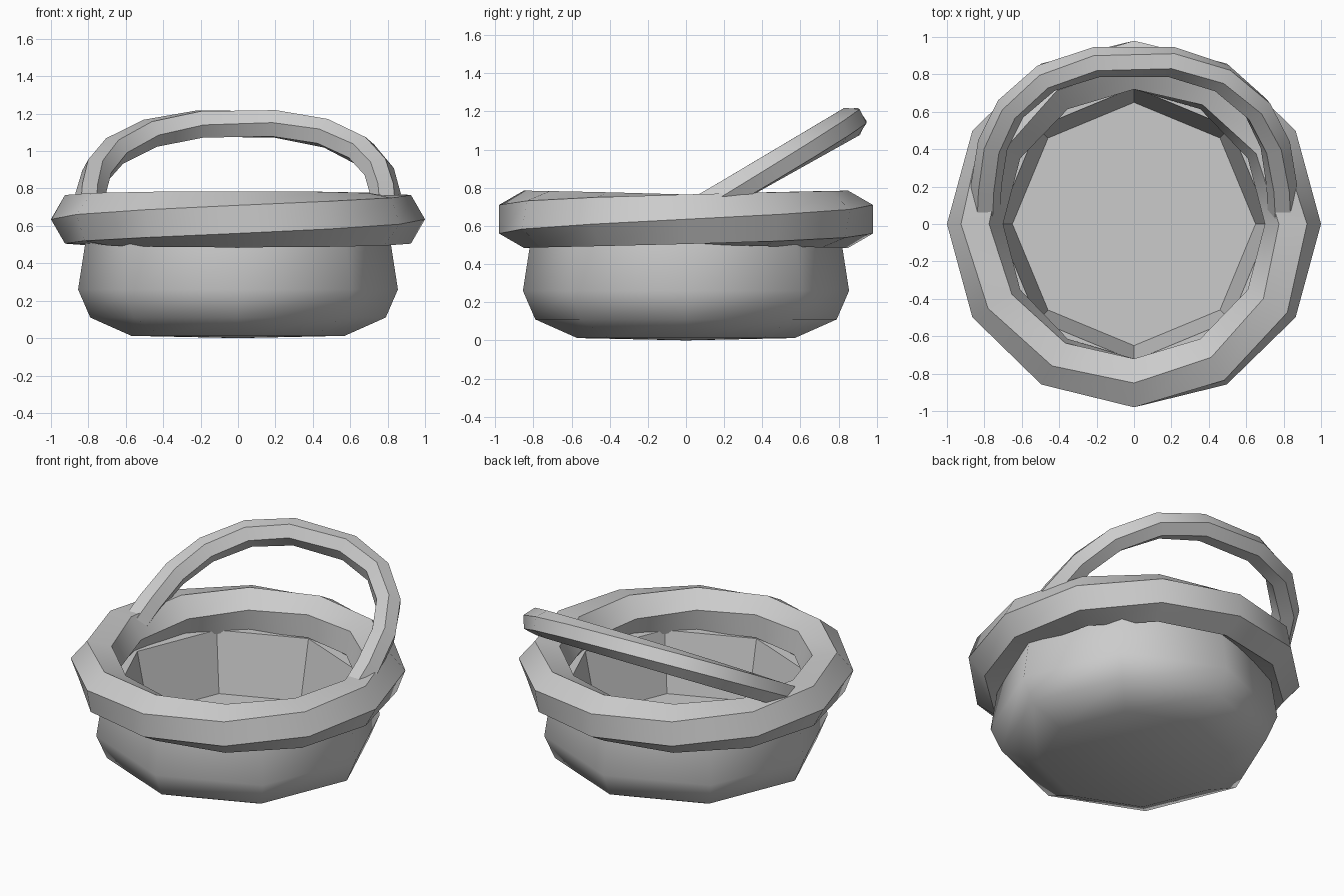
import bpy
from math import sin, cos, pi, radians
from mathutils import Vector

if "Cube" in bpy.data.objects:
    bpy.data.objects.remove(bpy.data.objects["Cube"])


def make_object(name, verts, faces):
    mesh = bpy.data.meshes.new(name)
    mesh.from_pydata([tuple(v) for v in verts], [], faces)
    mesh.validate()
    obj = bpy.data.objects.new(name, mesh)
    bpy.context.collection.objects.link(obj)
    return obj


def smooth_by_angle(obj, angle):
    bpy.ops.object.select_all(action='DESELECT')
    obj.select_set(True)
    bpy.context.view_layer.objects.active = obj
    bpy.ops.object.shade_smooth_by_angle(angle=radians(angle))


def twisted_tube(name, stations, radius, closed=False, sides=6, shift=0):
    """stations: (centre, outward, up, twist); shift: sides turned at the seam."""
    verts, faces = [], []
    for c, out, up, twist in stations:
        for k in range(sides):
            a = twist + 2 * pi * k / sides
            verts.append(c + radius * (cos(a) * out + sin(a) * up))
    n = len(stations)
    for i in range(n if closed else n - 1):
        j = (i + 1) % n
        s = shift if j == 0 else 0
        for k in range(sides):
            faces.append((i * sides + k, j * sides + (k + s) % sides,
                          j * sides + (k + 1 + s) % sides,
                          i * sides + (k + 1) % sides))
    if not closed:
        faces.append(tuple(range(sides)))
        faces.append(tuple((n - 1) * sides + k for k in reversed(range(sides))))
    obj = make_object(name, verts, faces)
    smooth_by_angle(obj, 40)
    return obj


Z = Vector((0, 0, 1))

# Basket body: eight-sided bowl with wall thickness
profile = [(0.57, 0.012), (0.79, 0.11), (0.855, 0.26), (0.81, 0.55),
           (0.73, 0.55), (0.65, 0.17)]
N = 8
verts = [(r * cos(2 * pi * k / N), r * sin(2 * pi * k / N), z)
         for r, z in profile for k in range(N)]
faces = []
for i in range(len(profile) - 1):
    for k in range(N):
        k2 = (k + 1) % N
        faces.append((i * N + k, i * N + k2, (i + 1) * N + k2, (i + 1) * N + k))
last = (len(profile) - 1) * N
faces.append(tuple(last + k for k in range(N)))
verts.append((0, 0, 0))
for k in range(N):
    faces.append((len(verts) - 1, (k + 1) % N, k))
body = make_object("basket_body", verts, faces)
# Smooth outside, flat inside
inner_start, floor = 3 * N, 5 * N
for p in body.data.polygons:
    p.use_smooth = p.index < inner_start or p.index > floor

# Twisted rim: hexagonal tube turning 10 degrees per segment
rim = []
for i in range(12):
    a = radians(30 * i)
    out = Vector((cos(a), sin(a), 0))
    rim.append((out * 0.85 + Z * 0.635, out, Z, radians(10 * i)))
twisted_tube("twisted_rim", rim, 0.15, closed=True, shift=2)

# Handle: twisted arch leaning back 30 degrees from the horizontal
lean = radians(30)
along = Vector((0, cos(lean), sin(lean)))
normal = Vector((0, -sin(lean), cos(lean)))
half = [(0.80, 0.0, 90), (0.79, 0.24, 88), (0.755, 0.49, 73),
        (0.66, 0.71, 57), (0.47, 0.90, 36), (0.20, 1.0, 13)]
path = half + [(-x, s, -a) for x, s, a in reversed(half)]
handle = []
for x, s, a in path:
    b = radians(a)
    centre = Vector((x, 0, 0.645)) + along * s
    out = Vector((sin(b), 0, 0)) + along * cos(b)
    handle.append((centre, out, normal, radians(30 - a / 3)))
twisted_tube("handle", handle, 0.082)
